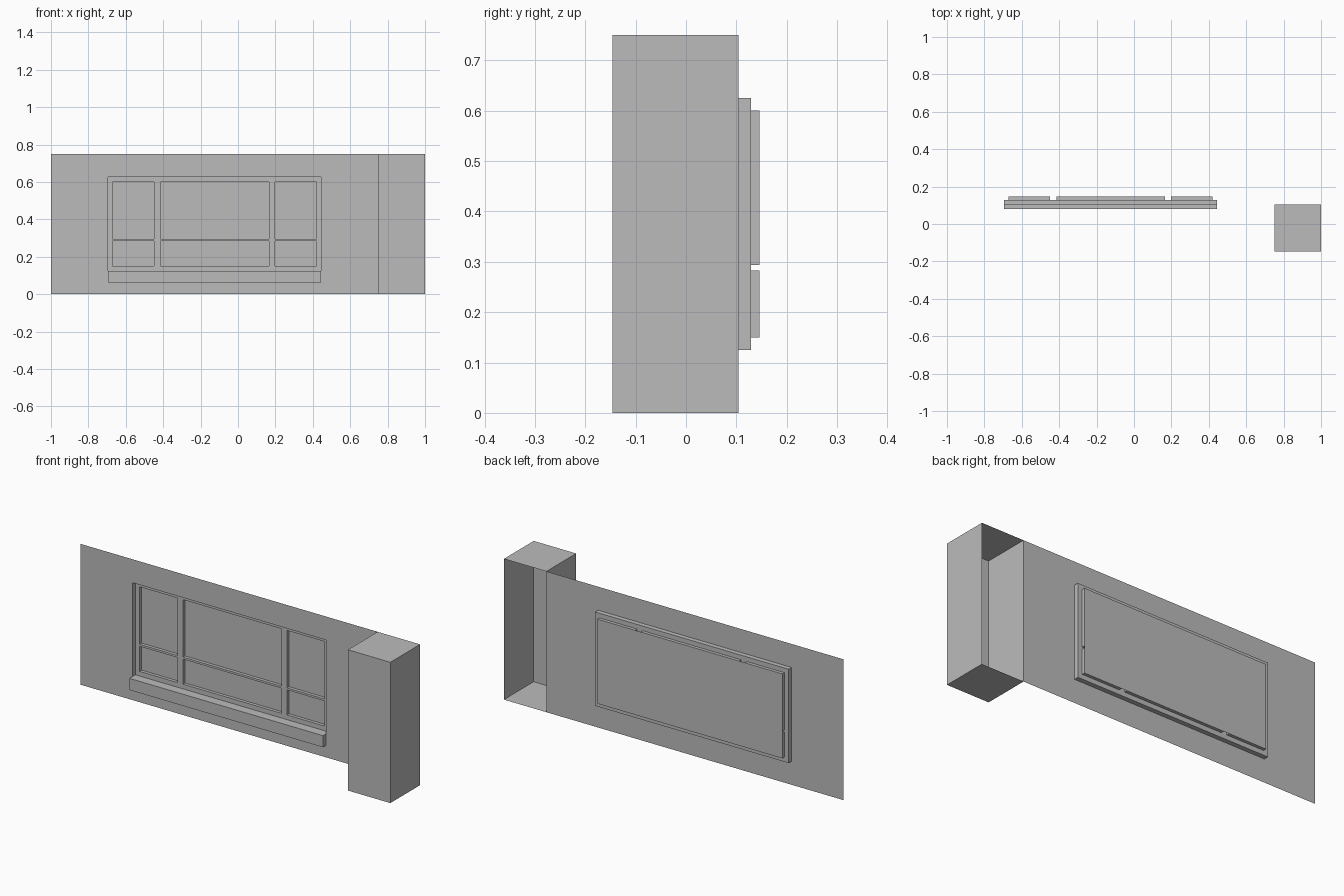
import bpy
import bmesh

old = bpy.data.objects.get("Cube")
if old:
    bpy.data.objects.remove(old, do_unlink=True)

grey = bpy.data.materials.new("plain grey")
grey.use_nodes = True
colour = (0.5, 0.5, 0.5, 1)
grey.diffuse_color = colour
grey.node_tree.nodes["Principled BSDF"].inputs["Base Color"].default_value = colour

# Depths, from the wall face back to the glass
WALL, FRAME, GLASS = 0.104, 0.129, 0.146
SILL = 0.079
MID = -0.125                                # middle of the wall in x
HOLE = (MID - 0.57, MID + 0.57, 0.125, 0.625)    # x0, x1, z0, z1
PANE = (MID - 0.545, MID + 0.545, 0.15, 0.60)


def finish(name, bm):
    bmesh.ops.remove_doubles(bm, verts=bm.verts, dist=0.0001)
    mesh = bpy.data.meshes.new(name)
    bm.to_mesh(mesh)
    bm.free()
    mesh.materials.append(grey)
    obj = bpy.data.objects.new(name, mesh)
    bpy.context.collection.objects.link(obj)
    return obj


def quad(bm, *points):
    bm.faces.new([bm.verts.new(p) for p in points])


def sheet(bm, x0, x1, z0, z1, y):
    """Upright rectangle facing the front."""
    quad(bm, (x0, y, z0), (x1, y, z0), (x1, y, z1), (x0, y, z1))


def reveal(bm, rect, y0, y1):
    """Four inward-facing sides of a recess."""
    x0, x1, z0, z1 = rect
    ring = [(x0, z0), (x0, z1), (x1, z1), (x1, z0)]
    for (ax, az), (bx, bz) in zip(ring, ring[1:] + ring[:1]):
        quad(bm, (ax, y0, az), (ax, y1, az), (bx, y1, bz), (bx, y0, bz))


def lattice(bm, xs, zs, y, is_hole):
    """Flat sheet cut on grid lines, leaving out the holes."""
    for i in range(len(xs) - 1):
        for j in range(len(zs) - 1):
            if not is_hole(i, j):
                sheet(bm, xs[i], xs[i + 1], zs[j], zs[j + 1], y)


def open_box(name, x0, x1, y0, y1, z0, z1):
    """Box without its back face."""
    bm = bmesh.new()
    sheet(bm, x0, x1, z0, z1, y0)
    quad(bm, (x0, y0, z1), (x1, y0, z1), (x1, y1, z1), (x0, y1, z1))
    quad(bm, (x0, y1, z0), (x1, y1, z0), (x1, y0, z0), (x0, y0, z0))
    quad(bm, (x1, y0, z0), (x1, y1, z0), (x1, y1, z1), (x1, y0, z1))
    quad(bm, (x0, y1, z0), (x0, y0, z0), (x0, y0, z1), (x0, y1, z1))
    return finish(name, bm)


# Wall sheet with the window opening
bm = bmesh.new()
lattice(bm, [-1, HOLE[0], HOLE[1], 0.75], [0, HOLE[2], HOLE[3], 0.75], WALL,
        lambda i, j: i == 1 and j == 1)
reveal(bm, HOLE, WALL, FRAME)
finish("wall", bm)

# Window frame with mullions around six panes
bm = bmesh.new()
xs = [HOLE[0], PANE[0], MID - 0.323, MID - 0.29, MID + 0.29, MID + 0.323, PANE[1], HOLE[1]]
zs = [HOLE[2], PANE[2], 0.283, 0.294, PANE[3], HOLE[3]]
lattice(bm, xs, zs, FRAME, lambda i, j: i % 2 and j % 2)
for i in (1, 3, 5):
    for j in (1, 3):
        reveal(bm, (xs[i], xs[i + 1], zs[j], zs[j + 1]), FRAME, GLASS)
finish("window_frame", bm)

# Glass behind the mullions
bm = bmesh.new()
sheet(bm, *PANE, GLASS)
finish("window_glass", bm)

# Sill in front of the wall, and the corner pillar
open_box("window_sill", HOLE[0], HOLE[1], SILL, WALL, 0.063, HOLE[2])
open_box("corner_pillar", 0.75, 1, -0.146, WALL, 0, 0.75)
